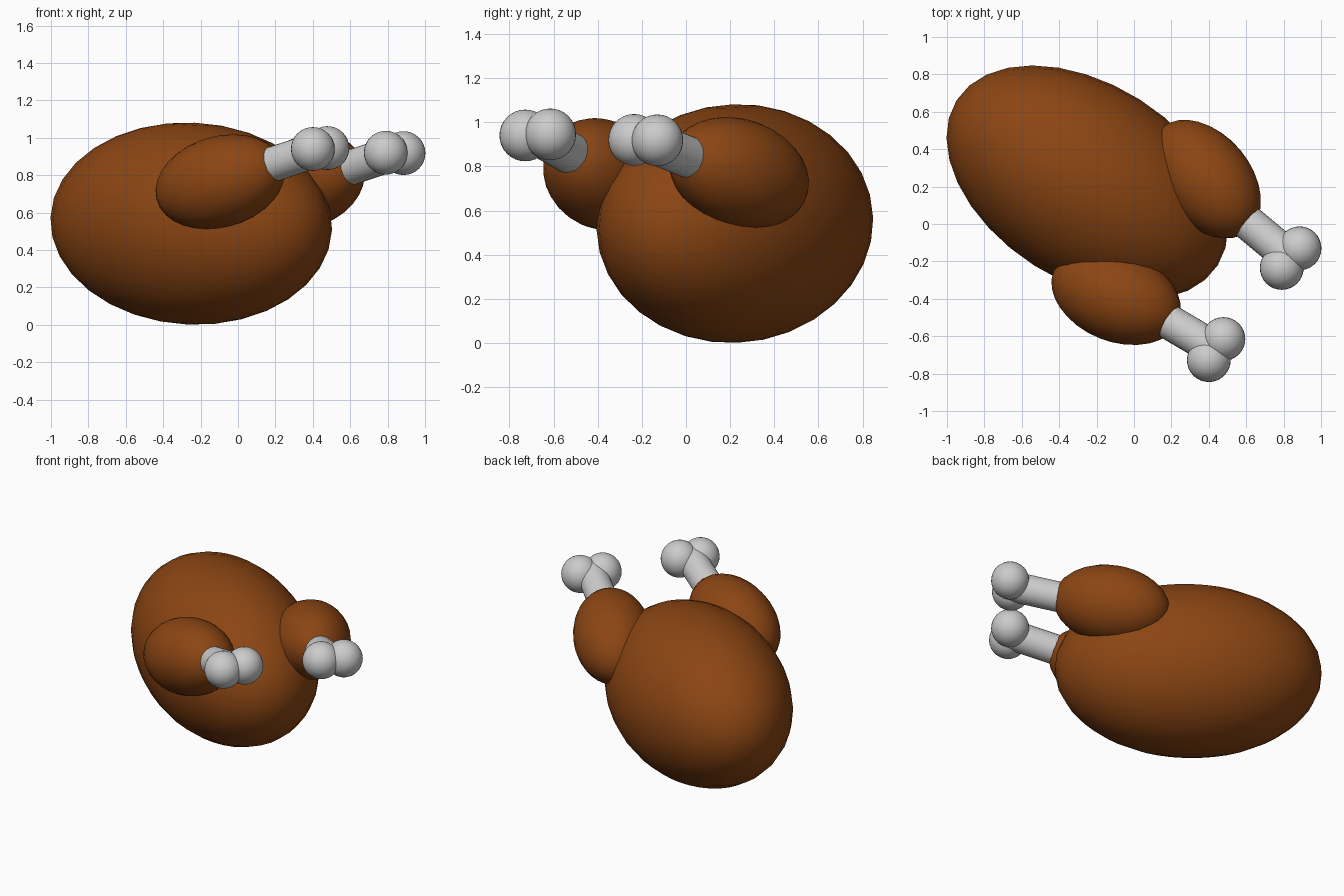
import bpy
from math import radians
from mathutils import Vector, Euler

if "Cube" in bpy.data.objects:
    bpy.data.objects.remove(bpy.data.objects["Cube"])

roast = bpy.data.materials.new("roast_brown")
roast.diffuse_color = (0.258, 0.06, 0.0065, 1)
roast.use_nodes = True
roast.node_tree.nodes["Principled BSDF"].inputs["Base Color"].default_value = roast.diffuse_color


def ellipsoid(name, centre, radii, yaw=0, pitch=0, mat=None, segments=32, rings=16):
    """Smooth stretched sphere; long axis along x, raised by pitch then turned by yaw."""
    bpy.ops.mesh.primitive_uv_sphere_add(segments=segments, ring_count=rings, radius=1, location=centre)
    ob = bpy.context.object
    ob.name = name
    ob.scale = radii
    ob.rotation_euler = Euler((0, radians(-pitch), radians(yaw)))
    bpy.ops.object.shade_smooth()
    if mat:
        ob.data.materials.append(mat)
    return ob


def rod(name, start, end, radius):
    """Round bar between two points."""
    a, b = Vector(start), Vector(end)
    bpy.ops.mesh.primitive_cylinder_add(vertices=32, radius=radius, depth=(b - a).length, location=(a + b) / 2)
    ob = bpy.context.object
    ob.name = name
    ob.rotation_euler = (b - a).to_track_quat('Z', 'Y').to_euler()
    bpy.ops.object.shade_smooth_by_angle(angle=radians(40))


# Body
ellipsoid("body", (-0.25, 0.221, 0.541), (0.827, 0.526, 0.54), -32.3, -2.5, roast)

# Legs: drumstick, bone and the two knuckles at its end
legs = {
    "left": dict(centre=(0.382, 0.24, 0.77), yaw=-50, bone=(0.48, 0.115, 0.80),
                 knobs=((0.79, -0.235, 0.92), (0.885, -0.13, 0.918))),
    "right": dict(centre=(-0.095, -0.385, 0.765), yaw=-22, bone=(0.055, -0.445, 0.815),
                  knobs=((0.40, -0.728, 0.94), (0.478, -0.615, 0.945))),
}
for side, leg in legs.items():
    ellipsoid(side + "_drumstick", leg["centre"], (0.368, 0.243, 0.243), leg["yaw"], 15, roast)
    k1, k2 = (Vector(k) for k in leg["knobs"])
    rod(side + "_leg_bone", leg["bone"], (k1 + k2) / 2, 0.094)
    for i, k in enumerate((k1, k2), 1):
        ellipsoid(f"{side}_bone_knuckle_{i}", k, (0.117,) * 3)
